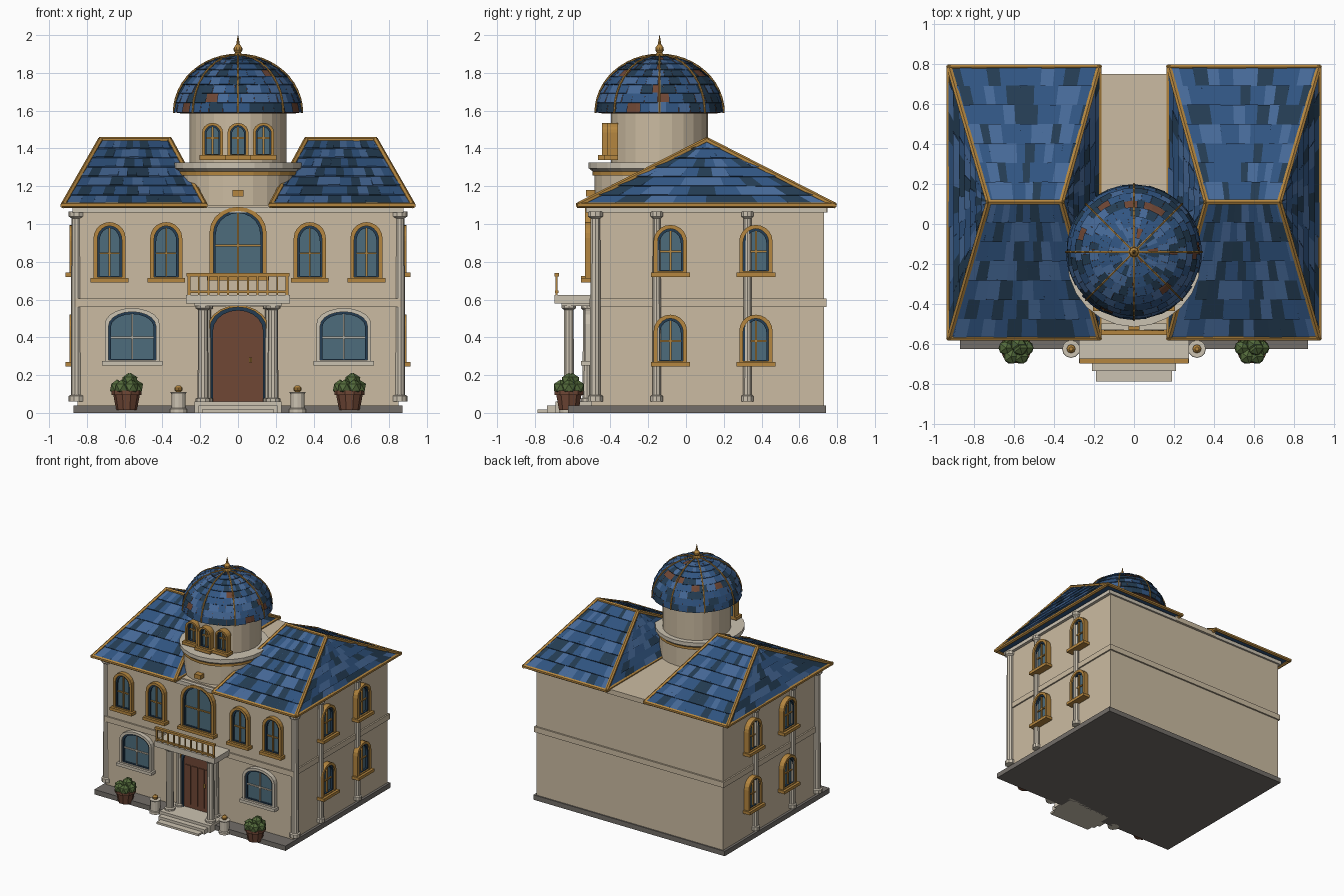
import bpy, bmesh, math, random
from mathutils import Vector, Matrix

random.seed(4)
if "Cube" in bpy.data.objects:
    bpy.data.objects.remove(bpy.data.objects["Cube"])


def colour(name, r, g, b):
    m = bpy.data.materials.new(name)
    m.use_nodes = True
    m.diffuse_color = (r, g, b, 1)
    m.node_tree.nodes["Principled BSDF"].inputs["Base Color"].default_value = (r, g, b, 1)
    return m


CREAM = colour("cream_wall", .60, .50, .36)
STONE = colour("pale_stone", .60, .54, .44)
GREY = colour("grey_plinth", .17, .155, .14)
GOLD = colour("gold_trim", .46, .24, .05)
GLASS = colour("window_glass", .075, .15, .20)
MID = colour("slate_blue", .03, .09, .22)
DARK = colour("dark_slate", .017, .045, .085)
LIGHT = colour("light_slate", .06, .14, .31)
BROWN = colour("brown_wood", .16, .063, .036)
GREEN = colour("leaf_green", .09, .15, .045)


def finish(name, bm, *mats):
    mesh = bpy.data.meshes.new(name)
    bm.to_mesh(mesh)
    bm.free()
    for m in mats:
        mesh.materials.append(m)
    ob = bpy.data.objects.new(name, mesh)
    bpy.context.scene.collection.objects.link(ob)
    return ob


def box(name, mat, x0, x1, y0, y1, z0, z1, place=Matrix()):
    bm = bmesh.new()
    mid = Vector((x0 + x1, y0 + y1, z0 + z1)) / 2
    bmesh.ops.create_cube(bm, size=1, matrix=place @ Matrix.Translation(mid)
                          @ Matrix.Diagonal((x1 - x0, y1 - y0, z1 - z0, 1)))
    return finish(name, bm, mat)


def lathe(name, mat, x, y, profile, sides=12):
    """Turn a list of (radius, height) points round a vertical axis."""
    bm = bmesh.new()
    rings = [[bm.verts.new((x + r * math.cos(a), y + r * math.sin(a), z))
              for a in (math.tau * i / sides for i in range(sides))] for r, z in profile]
    for lo, hi in zip(rings, rings[1:]):
        for i in range(sides):
            j = (i + 1) % sides
            bm.faces.new((lo[i], lo[j], hi[j], hi[i]))
    bm.faces.new(rings[0][::-1])
    bm.faces.new(rings[-1])
    return finish(name, bm, mat)


def bars(name, mat, pairs, r, sides=6):
    bm = bmesh.new()
    for p, q in pairs:
        p, q = Vector(p), Vector(q)
        d = q - p
        bmesh.ops.create_cone(bm, cap_ends=True, segments=sides, radius1=r, radius2=r,
                              depth=d.length + r, matrix=Matrix.Translation((p + q) / 2)
                              @ d.to_track_quat('Z', 'Y').to_matrix().to_4x4())
    return finish(name, bm, mat)


def column(name, x, y, z0, z1, r):
    lathe(name, STONE, x, y, [(r * 1.4, z0), (r * 1.4, z0 + .03), (r, z0 + .035), (r * .9, z1 - .035),
                              (r * 1.4, z1 - .025), (r * 1.4, z1)], 10)


def arch(w, z0, z1, rise, n=10):
    pts = [(-w, z0), (w, z0)]
    return pts + [(w * math.cos(math.pi * i / n), z1 - rise + rise * math.sin(math.pi * i / n))
                  for i in range(n + 1)]


def plate(name, mat, outline, depth, place):
    bm = bmesh.new()
    face = bm.faces.new([bm.verts.new(place @ Vector((u, 0, z))) for u, z in outline])
    out = bmesh.ops.extrude_face_region(bm, geom=[face])["geom"]
    shift = place.to_3x3() @ Vector((0, -depth, 0))
    bmesh.ops.translate(bm, vec=shift, verts=[v for v in out if isinstance(v, bmesh.types.BMVert)])
    bmesh.ops.recalc_face_normals(bm, faces=bm.faces)
    return finish(name, bm, mat)


def ring(name, mat, outer, inner, depth, place):
    bm = bmesh.new()
    loops = [[bm.verts.new(place @ Vector((u, d, z))) for u, z in line]
             for line, d in ((outer, 0), (outer, -depth), (inner, -depth), (inner, 0))]
    n = len(outer)
    for k in range(4):
        a, b = loops[k], loops[(k + 1) % 4]
        for i in range(n):
            j = (i + 1) % n
            bm.faces.new((a[i], a[j], b[j], b[i]))
    bmesh.ops.recalc_face_normals(bm, faces=bm.faces)
    return finish(name, bm, mat)


def window(name, x, y, turn, w, z0, z1, rise, trim=GOLD, bar=GOLD, f=.02, depth=.035, cross=.45):
    place = Matrix.Translation((x, y, 0)) @ Matrix.Rotation(math.radians(turn), 4, 'Z')
    lines = [arch(w - k, z0 + k / 2, z1 - k, rise - k / 2) for k in (0, f, f * 1.6)]
    ring(name + "_frame", trim, lines[0], lines[1], depth, place)
    ring(name + "_reveal", DARK, lines[1], lines[2], depth * .7, place)
    plate(name + "_glass", GLASS, lines[2], depth * .3, place)
    t, zc = .005, z0 + (z1 - z0) * cross
    box(name + "_mullion", bar, -t, t, -depth * .6, 0, z0, z1 - f, place)
    box(name + "_crossbar", bar, f - w, w - f, -depth * .55, 0, zc - t, zc + t, place)
    box(name + "_sill", trim, -w - .015, w + .015, -depth - .02, 0, z0 - .02, z0 + .004, place)


def tiles(name, surf, rows, cols, lift, skip=0.0):
    """Lay staggered, randomly coloured slates over a (u, v) surface."""
    bm = bmesh.new()
    for r in range(rows):
        v0, v1 = r / rows, min((r + 1.1) / rows, 1)
        cuts = [0] + [(i + .5 * (r % 2) + random.uniform(.2, .5)) / cols for i in range(cols)] + [1]
        for u0, u1 in zip(cuts, cuts[1:]):
            u1 = min(u1, 1)
            if u1 - u0 < .01 or random.random() < skip:
                continue
            a, b, c, d = surf(u0, v0), surf(u1, v0), surf(u1, v1), surf(u0, v1)
            n = (b - a).cross(d - a).normalized() * lift * random.uniform(.7, 1.3)
            va, vb, vc, vd, ve, vf = [bm.verts.new(p) for p in
                                      (a + n, b + n, c + n * .2, d + n * .2, a, b)]
            tone = random.choices((0, 1, 2), (45, 25, 30))[0]
            for loop in ((va, vb, vc, vd), (ve, vf, vb, va)):
                bm.faces.new(loop).material_index = tone
    return finish(name, bm, MID, DARK, LIGHT)


# Plinth, walls and string courses
box("plinth", GREY, -.87, .87, -.625, .74, 0, .04)
box("walls", CREAM, -.85, .85, -.5, .73, .04, 1.08)
box("centre_flat_roof", CREAM, -.2, .2, -.5, .75, 1.06, 1.1)
box("string_course", CREAM, -.862, .862, -.512, .743, .56, .605)
box("cornice", STONE, -.875, .875, -.53, .745, 1.06, 1.09)

for s, side in ((-1, "right"), (1, "left")):
    # Hipped roof with slates and gold edges
    eave = [Vector((s * .55 + a * .375, y, 1.1)) for a, y in ((-1, -.57), (1, -.57), (1, .785), (-1, .785))]
    ridge = [Vector((s * .545 + a * .183, .11, 1.445)) for a in (-1, 1)]
    tops = [(ridge[0], ridge[1]), (ridge[1], ridge[1]), (ridge[1], ridge[0]), (ridge[0], ridge[0])]
    bm = bmesh.new()
    ve, vr = [bm.verts.new(p) for p in eave], [bm.verts.new(p) for p in ridge]
    for loop in ((ve[0], ve[1], vr[1], vr[0]), (ve[1], ve[2], vr[1]), (ve[2], ve[3], vr[0], vr[1]),
                 (ve[3], ve[0], vr[0]), tuple(ve[::-1])):
        bm.faces.new(loop)
    finish(side + "_roof", bm, MID)
    for k in range(4):
        def slope(u, v, a=eave[k], b=eave[(k + 1) % 4], c=tops[k][1], d=tops[k][0]):
            return a.lerp(b, u).lerp(d.lerp(c, u), v)
        tiles(side + "_roof_slates_" + str(k), slope, 7, 11 if k % 2 == 0 else 9, .009)
    edges = [(eave[k], eave[(k + 1) % 4]) for k in range(4)] + [tuple(ridge)]
    edges += [(eave[k], ridge[i]) for k, i in enumerate((0, 1, 1, 0))]
    bars(side + "_roof_trim", GOLD, edges, .015)

    # Columns on the corners and side walls
    column(side + "_corner_column", s * .855, -.48, .06, 1.065, .03)
    for y in (-.155, .325):
        column(side + "_wall_column", s * .86, y, .06, 1.065, .024)

    # Windows
    for y in (-.083, .37):
        for z in (.265, .74):
            window(side + "_side_window", s * .85, y, s * 90, .088, z, z + .255, .085, depth=.042)
    for x in (.38, .68):
        window(side + "_upper_window", s * x, -.5, 0, .085, .71, 1.01, .085)
    window(side + "_lower_window", s * .56, -.5, 0, .145, .27, .555, .085, STONE, STONE)

    # Portico columns, bollards and planters
    column(side + "_portico_column", s * .185, -.62, .045, .58, .029)
    column(side + "_portico_rear_column", s * .165, -.525, .045, .58, .024)
    lathe(side + "_bollard", STONE, s * .315, -.625, [(.045, 0), (.045, .02), (.038, .025), (.038, .1), (.044, .11)])
    lathe(side + "_bollard_ball", GOLD, s * .315, -.625, [(.012, .11), (.022, .12), (.022, .132), (.01, .145)], 8)
    lathe(side + "_planter", BROWN, s * .59, -.62, [(.055, .015), (.07, .095), (.08, .095), (.08, .118), (.06, .118)], 10)
    bm = bmesh.new()
    for i in range(8):
        a, high = i * math.tau / 6, i > 5
        reach = .02 if high else .05
        bmesh.ops.create_icosphere(bm, subdivisions=1, radius=.042, matrix=Matrix.Translation(
            (s * .59 + reach * math.cos(a), -.62 + reach * math.sin(a), .17 if high else .135)))
    finish(side + "_shrub", bm, GREEN)

# Entrance steps and door
for w, y, z in ((.19, -.787, .017), (.21, -.735, .038), (.23, -.69, .06)):
    box("step", STONE, -w, w, y, -.5, 0, z)
front = Matrix.Translation((0, -.5, 0))
door = [arch(.16 - k, .06, .57 - k, .12 - k / 2) for k in (0, .01, .028)]
ring("door_frame", GOLD, door[0], door[1], .04, front)
ring("door_reveal", DARK, door[1], door[2], .03, front)
plate("door", BROWN, door[2], .015, front)
for x in (-.09, -.03, .03, .09):
    box("door_plank", BROWN, x - .025, x + .025, -.522, -.51, .09, .41)
bars("door_handle", GOLD, [((.065, -.53, .27), (.065, -.53, .29))], .009)

# Balcony and balustrade
box("balcony_beam", STONE, -.23, .23, -.66, -.5, .565, .585)
box("balcony_slab", STONE, -.275, .275, -.695, -.5, .58, .625)
box("balcony_bottom_rail", GOLD, -.265, .265, -.694, -.676, .635, .647)
box("balcony_top_rail", GOLD, -.272, .272, -.697, -.673, .722, .74)
for i in range(11):
    x = -.26 + i * .052
    t = .008 if i in (0, 10) else .005
    box("baluster", GOLD, x - t, x + t, -.69, -.68, .625, .725)
window("balcony_window", 0, -.5, 0, .15, .72, 1.09, .13, cross=.45)
box("keystone", GOLD, -.028, .028, -.53, -.46, 1.145, 1.18)

# Drum and gallery
lathe("lower_drum", CREAM, 0, -.18, [(.305, 1.06), (.305, 1.28)], 24)
lathe("gold_band", GOLD, 0, -.18, [(.315, 1.258), (.315, 1.278)], 24)
lathe("gallery_ledge", STONE, 0, -.18, [(.31, 1.275), (.335, 1.295), (.335, 1.325)], 24)
lathe("drum", CREAM, 0, -.14, [(.256, 1.32), (.256, 1.6)], 24)
for x, y in ((-.135, -.36), (0, -.39), (.135, -.36)):
    window("drum_window", x, y, 0, .055, 1.36, 1.535, .05, f=.014, depth=.055, cross=.55)


# Dome with slates, ribs and finial
def dome(u, v, grow=0.0):
    a, b = u * math.tau, v * math.pi / 2
    r = (.333 + grow) * math.cos(b)
    return Vector((r * math.cos(a), -.14 + r * math.sin(a), 1.59 + (.3 + grow) * math.sin(b)))


lathe("dome_shell", BROWN, 0, -.14, [(.3, 1.585)] + [(dome(0, i / 10, -.004).x, dome(0, i / 10, -.004).z)
                                                  for i in range(10)] + [(.005, 1.885)], 32)
tiles("dome_slates", lambda u, v: dome(u, v * .97), 9, 30, .007, .035)
ribs = [(dome(k / 8, i / 12, .006), dome(k / 8, (i + 1) / 12, .006)) for k in range(8) for i in range(12)]
bars("dome_ribs", GOLD, ribs, .006)
lathe("finial", GOLD, 0, -.14, [(.03, 1.88), (.03, 1.895), (.014, 1.905), (.024, 1.92), (.022, 1.935),
                                (.01, 1.95), (.001, 2.0)], 10)
